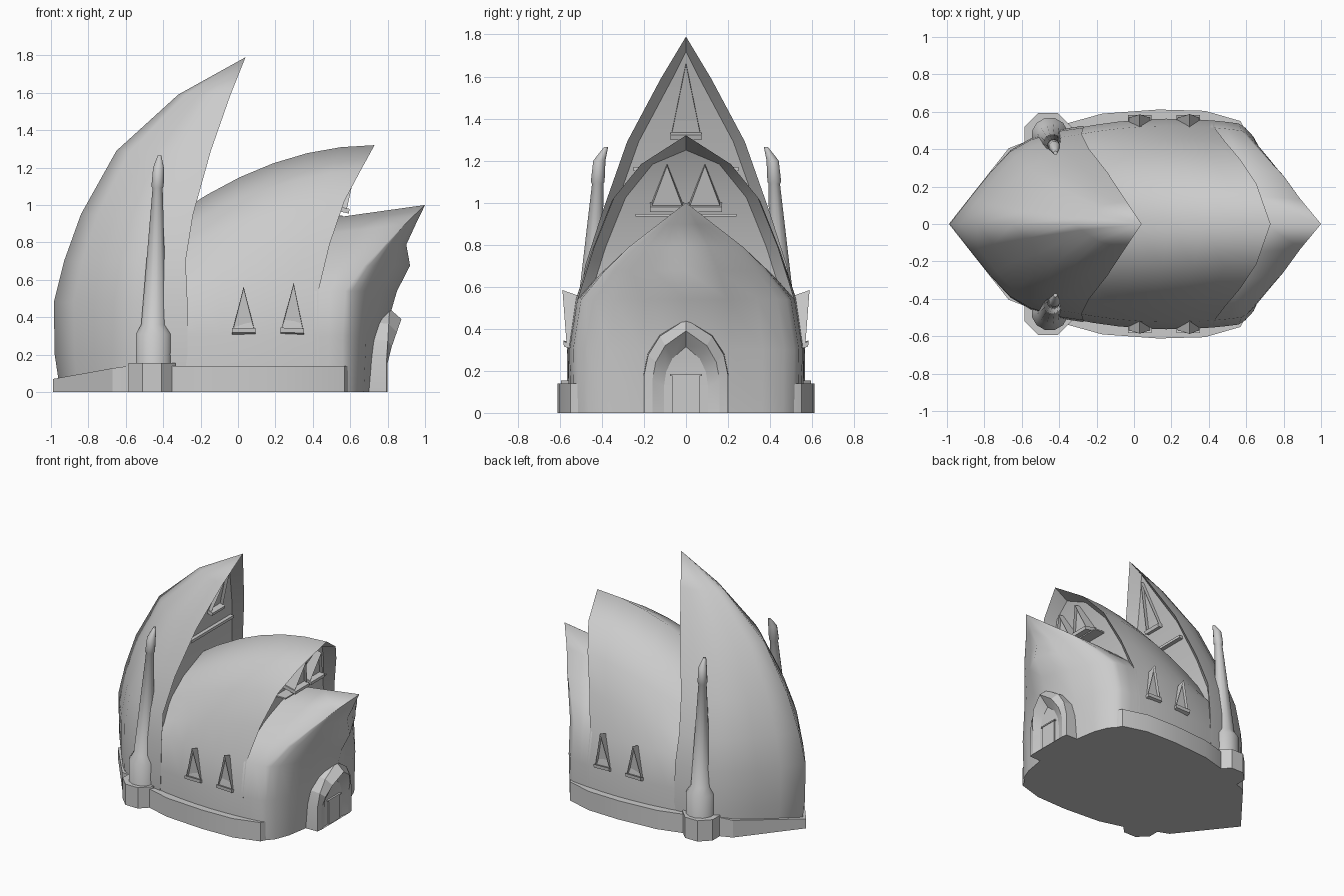
import bpy, bmesh, math
from mathutils import Vector

if "Cube" in bpy.data.objects:
    bpy.data.objects.remove(bpy.data.objects["Cube"], do_unlink=True)

stone = bpy.data.materials.new("grey_stone")
stone.use_nodes = True
stone.diffuse_color = (0.6, 0.6, 0.6, 1)
stone.node_tree.nodes["Principled BSDF"].inputs["Base Color"].default_value = (0.6, 0.6, 0.6, 1)


def finish(name, bm, angle=30):
    bmesh.ops.remove_doubles(bm, verts=bm.verts, dist=0.0005)
    bmesh.ops.recalc_face_normals(bm, faces=bm.faces)
    me = bpy.data.meshes.new(name)
    bm.to_mesh(me)
    bm.free()
    me.materials.append(stone)
    ob = bpy.data.objects.new(name, me)
    bpy.context.collection.objects.link(ob)
    bpy.ops.object.select_all(action='DESELECT')
    ob.select_set(True)
    bpy.context.view_layer.objects.active = ob
    bpy.ops.object.shade_smooth_by_angle(angle=math.radians(angle))
    return ob


def loft(name, rows, closed=False, floor=False, wall=False, caps=False, angle=30):
    """Skin a list of equally long point rows."""
    bm = bmesh.new()
    grid = [[bm.verts.new(p) for p in row] for row in rows]
    n = len(rows[0])
    for a, b in zip(grid, grid[1:]):
        for i in range(n if closed else n - 1):
            j = (i + 1) % n
            bm.faces.new((a[i], a[j], b[j], b[i]))
        if floor:
            bm.faces.new((a[0], b[0], b[-1], a[-1]))
    if wall:
        last = grid[-1]
        for i in range(n // 2 - 1):
            bm.faces.new((last[i], last[i + 1], last[n - 2 - i], last[n - 1 - i]))
        bm.faces.new((last[n // 2 - 1], last[n // 2], last[n // 2 + 1]))
    if caps:
        bm.faces.new(grid[0])
        bm.faces.new(grid[-1])
    return finish(name, bm, angle)


def both(half):
    """Complete a half rib, listed from base to ridge, across the y axis."""
    return half + [(x, -y, z) for x, y, z in reversed(half[:-1])]


def recess(name, rib):
    """Reveal and wall inside a shell opening, deepening toward the tip."""
    tx, _, top = rib[-1]
    inner = [(x - 0.02 - 0.06 * z / top, max(y - 0.055, 0), z) for x, y, z in rib[:-1]]
    inner.append((tx - 0.11, 0, top - 0.07))
    loft(name, [both(rib), both(inner)], wall=True, angle=35)


def box(name, lo, hi):
    bm = bmesh.new()
    bmesh.ops.create_cube(bm, size=1)
    for v in bm.verts:
        v.co = [(a + b) / 2 + c * (b - a) for a, b, c in zip(lo, hi, v.co)]
    return finish(name, bm)


def tri_window(name, base, up, out, half, height, depth):
    """Triangular frame with a sunk pane and a sill."""
    base, up, out = Vector(base), Vector(up).normalized(), Vector(out).normalized()
    side = out.cross(up).normalized()
    bm = bmesh.new()
    front = [base - side * half, base + side * half, base + up * height]
    f = [bm.verts.new(p) for p in front]
    b = [bm.verts.new(p - out * depth) for p in front]
    pane = bm.faces.new(f)
    for i in range(3):
        j = (i + 1) % 3
        bm.faces.new((f[i], f[j], b[j], b[i]))
    bmesh.ops.inset_region(bm, faces=[pane], thickness=half * 0.18)
    for v in pane.verts:
        v.co -= out * 0.025
    sill = bmesh.ops.create_cube(bm, size=1)["verts"]
    for v in sill:
        c = v.co.copy()
        v.co = base + side * c.x * half * 2.1 + out * (c.y * depth + 0.015 - depth / 2) + up * c.z * 0.025
    return finish(name, bm)


# Tall rear shell: height, back x, opening x, opening half width
levels = [(0, -.95, -.3, .5), (.2, -.98, -.27, .525), (.48, -.985, -.27, .515),
          (.7, -.93, -.28, .48), (.95, -.84, -.24, .4), (1.29, -.65, -.145, .28),
          (1.59, -.32, -.04, .12), (1.79, .04, .04, 0)]
swell = [(0, 0), (.15, .27), (.3, .53), (.45, .75), (.6, .87), (.8, .96), (1, 1)]
ribs = [[(xk + (xe - xk) * t, ye * w, z) for z, xk, xe, ye in levels] for t, w in swell]
loft("rear_shell", [both(r) for r in ribs], floor=True, angle=78)
recess("rear_gable_wall", ribs[-1])


def arch_rib(profile, start, s, ridge):
    """Rib at fraction s between a start x and the opening edge x of a shell."""
    top, spring, rib = profile[-1][1], 0.54, []
    for y, z, xe in profile:
        x = start + (xe - start) * s
        if z > spring:
            z -= (top - ridge(x)) * ((z - spring) / (top - spring)) ** 0.6
        rib.append((x, y * (1 - 0.35 * (x - 0.2) ** 2), z))
    return rib


# Middle shell: half width, height, opening x
middle = [(.557, 0, .43), (.563, .3, .43), (.525, .54, .43), (.45, .8, .49), (.36, 1.03, .57),
          (.23, 1.185, .655), (0, 1.32, .73)]
ribs = [arch_rib(middle, -.35, k / 6, lambda x: 1.32 - .33 * (.73 - x) ** 2) for k in range(7)]
loft("middle_shell", [both(r) for r in ribs], floor=True, angle=70)
recess("middle_gable_wall", ribs[-1])

# Front shell: roof ribs, then a rounded corner and an overhanging keeled face
front = [(.557, 0, .56), (.563, .3, .56), (.525, .54, .575), (.42, .7, .675), (.31, .81, .785),
         (.16, .91, .89), (0, 1, 1)]
keel = [.74, .78, .85, .92, .9, .95, 1]
ribs = [arch_rib(front, .41, s, lambda x: 1 - .14 * (1 - x)) for s in (0, .5, 1)]
edge = ribs[-1]
for s, bulge in ((.04, .025), (.13, .05), (.32, .055), (.6, .03), (1, 0)):
    ribs.append([(x + (k - x) * s + bulge * min(1, max(0, 2 - 2.2 * z)), y * (1 - s), z)
                 for (x, y, z), k in zip(edge, keel)])
loft("front_shell", [both(r) for r in ribs], floor=True, angle=72)

# Plinth, lower toward the pointed back
outline = [(-.99, 0), (-.67, .405), (-.58, .44), (-.35, .54), (-.17, .59), (.13, .612),
           (.38, .605), (.57, .55), (.62, .45)]
ring = outline + [(x, -y) for x, y in reversed(outline[1:])]
loft("plinth", [[(x, y, 0) for x, y in ring],
                [(x, y, min(.14, .07 + (x + .99) * .18)) for x, y in ring]], closed=True, caps=True)


def arch(w, h, x, lean=0):
    half = [(w, 0), (w, h * .4), (w * .9, h * .62), (w * .62, h * .82), (0, h)]
    return both([(x + lean * max(0, z - .18), y, z) for y, z in half])


# Pointed porch narrowing to a recessed door
loft("porch", [arch(.205, .47, .6), arch(.2, .445, .795, .06), arch(.16, .39, .8, .35),
               arch(.105, .315, .785, .1)], floor=True, wall=True, angle=15)
box("door", (.7, -.065, 0), (.795, .065, .175))
box("door_lintel", (.7, -.075, .175), (.8, .075, .185))

# Gable windows and ledges in the recessed walls
tri_window("rear_gable_window", (-.175, 0, 1.315), (.33, 0, 1), (1, 0, -.33), .07, .36, .08)
box("rear_gable_ledge", (-.3, -.25, 1.15), (-.21, .25, 1.17))
box("middle_gable_ledge", (.46, -.24, .935), (.56, .24, .945))

# Column spire: centre x, centre y, height, radius
spire = [(-.45, .47, 0, .1), (-.45, .47, .31, .1), (-.45, .465, .36, .07), (-.43, .42, 1.09, .028),
         (-.43, .42, 1.1, .034), (-.425, .412, 1.2, .03), (-.42, .38, 1.265, .01)]
base = [(-.46, .47, 0, .135), (-.46, .47, .155, .135)]


def turned(name, rings, sides, s, angle):
    rows = []
    for x, y, z, r in rings:
        turn = [math.tau * (i + .5) / sides for i in range(sides)]
        rows.append([(x + r * math.cos(a), s * (y + r * math.sin(a)), z) for a in turn])
    loft(name, rows, closed=True, caps=True, angle=angle)


# Parts repeated on both sides
for label, s in (("back", 1), ("front", -1)):
    turned(label + "_spire", spire, 12, s, 40)
    turned(label + "_spire_base", base, 8, s, 20)
    tri_window(label + "_gable_window", (.58, s * .09, .97), (.22, 0, 1), (1, 0, -.22), .077, .21, .11)
    for i, (x, h) in enumerate(((.03, .24), (.29, .26))):
        tri_window(f"{label}_dormer_{i + 1}", (x, s * .567, .325), (.03 * i, s * .08, 1),
                   (0, s, .35), .06, h, .09)
